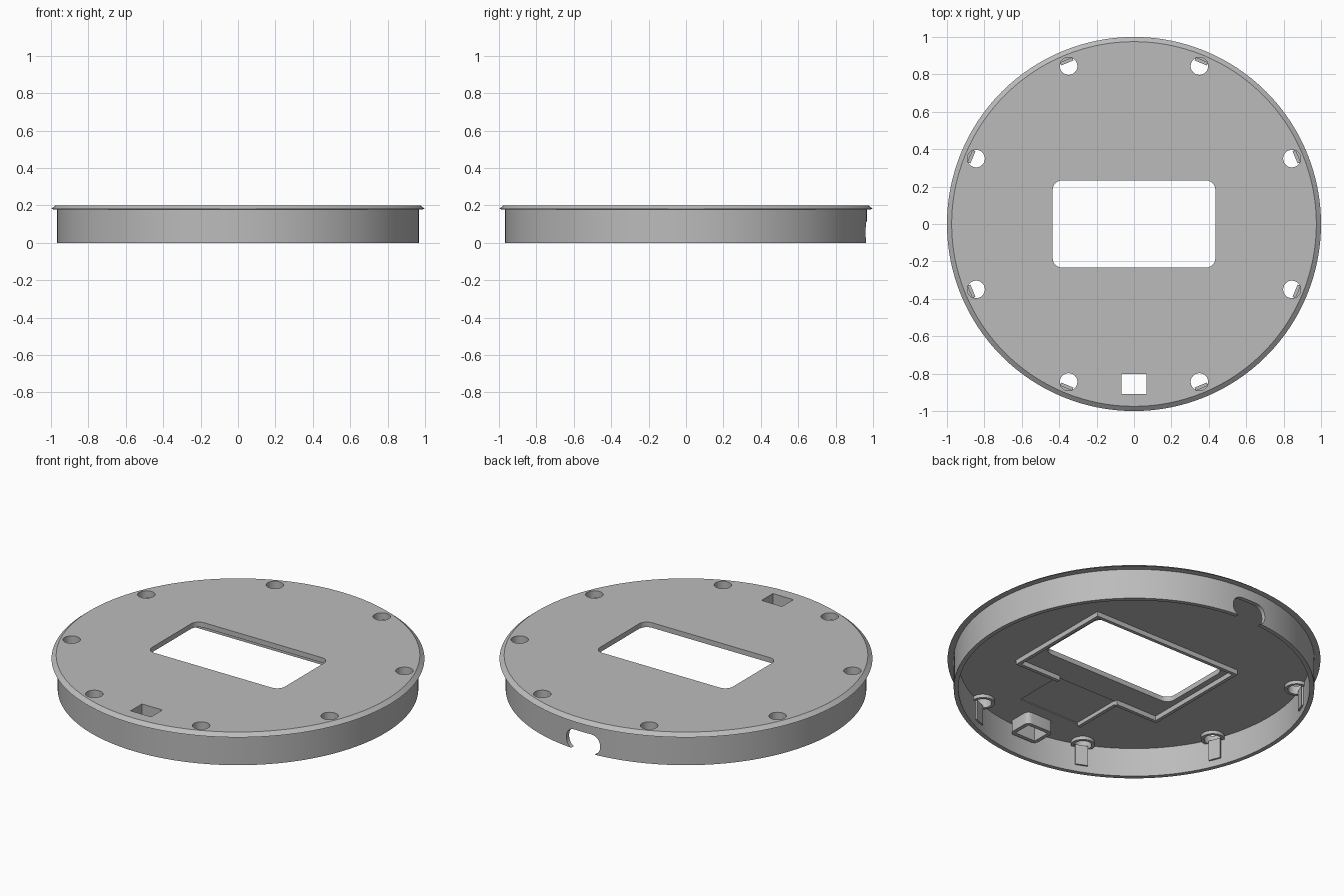
import bpy, bmesh, math
from mathutils import Matrix, Vector

if "Cube" in bpy.data.objects:
    bpy.data.objects.remove(bpy.data.objects["Cube"], do_unlink=True)

grey = bpy.data.materials.new("plain grey")
grey.use_nodes = True
GREY = (0.5, 0.5, 0.5, 1)
grey.diffuse_color = GREY
grey.node_tree.nodes["Principled BSDF"].inputs["Base Color"].default_value = GREY

PLATE = 0.17   # underside of the top plate
TOP = 0.2


def finish(name, bm):
    bmesh.ops.recalc_face_normals(bm, faces=bm.faces)
    mesh = bpy.data.meshes.new(name)
    bm.to_mesh(mesh)
    bm.free()
    mesh.materials.append(grey)
    obj = bpy.data.objects.new(name, mesh)
    bpy.context.collection.objects.link(obj)
    return obj


def lathe(name, profile, centre=(0, 0), steps=128):
    """Revolve a closed (radius, z) profile; a radius of 0 closes on the axis."""
    bm = bmesh.new()
    verts = [bm.verts.new((r, 0, z)) for r, z in profile]
    edges = [bm.edges.new((verts[i], verts[(i + 1) % len(verts)]))
             for i in range(len(verts))]
    bmesh.ops.spin(bm, geom=verts + edges, cent=(0, 0, 0), axis=(0, 0, 1),
                   angle=math.tau, steps=steps, use_merge=False)
    bmesh.ops.remove_doubles(bm, verts=bm.verts, dist=1e-5)
    bmesh.ops.dissolve_degenerate(bm, dist=1e-6, edges=bm.edges)
    bmesh.ops.translate(bm, verts=bm.verts, vec=(*centre, 0))
    return finish(name, bm)


def rounded(w, h, r, n=6):
    """Outline of a rounded rectangle with half sizes w and h."""
    pts = []
    for k, (sx, sy) in enumerate([(1, 1), (-1, 1), (-1, -1), (1, -1)]):
        for i in range(n + 1):
            a = (k + i / n) * math.pi / 2
            pts.append((sx * (w - r) + r * math.cos(a), sy * (h - r) + r * math.sin(a)))
    return pts


def prism(name, outline, z0, z1, matrix=Matrix()):
    bm = bmesh.new()
    face = bm.faces.new([bm.verts.new((x, y, z0)) for x, y in outline])
    ext = bmesh.ops.extrude_face_region(bm, geom=[face])
    verts = [v for v in ext["geom"] if isinstance(v, bmesh.types.BMVert)]
    bmesh.ops.translate(bm, verts=verts, vec=(0, 0, z1 - z0))
    bmesh.ops.transform(bm, matrix=matrix, verts=bm.verts)
    return finish(name, bm)


def box(name, x0, x1, y0, y1, z0, z1, matrix=Matrix()):
    return prism(name, [(x0, y0), (x1, y0), (x1, y1), (x0, y1)], z0, z1, matrix)


def cut(obj, cutter):
    cutter.hide_render = True
    mod = obj.modifiers.new("cut", "BOOLEAN")
    mod.operation = "DIFFERENCE"
    mod.solver = "EXACT"
    mod.object = cutter
    bpy.context.view_layer.objects.active = obj
    bpy.ops.object.modifier_apply(modifier=mod.name)
    bpy.data.objects.remove(cutter, do_unlink=True)


# Cover: top plate, chamfered flange and round skirt
cover = lathe("cover", [(0, TOP), (0.975, TOP), (1, 0.18), (0.967, 0.178),
                        (0.967, 0), (0.942, 0), (0.942, PLATE), (0, PLATE)])

# Screen window and small rear groove for the cable
cut(cover, prism("window_cutter", rounded(0.435, 0.233, 0.05), 0.1, 0.3))
cut(cover, box("groove_cutter", -0.2, 0.2, -0.71, -0.4, 0.1, PLATE + 0.005))

# Square button hole
cut(cover, box("button_cutter", -0.067, 0.067, -0.908, -0.802, 0.1, 0.3))

# Rounded cable notch in the back of the skirt
stand = Matrix.Translation((0, 0, 0.055)) @ Matrix.Rotation(math.pi / 2, 4, "X")
cut(cover, prism("notch_cutter", rounded(0.11, 0.06, 0.055), -1.1, -0.85, stand))

# Eight screw holes, each with a collar and a clip rib on the skirt
for i in range(8):
    angle = math.radians(22.5 + 45 * i)
    spot = (0.914 * math.cos(angle), 0.914 * math.sin(angle))
    cut(cover, lathe("hole_cutter", [(0, 0.15), (0.047, 0.15), (0.047, 0.3), (0, 0.3)],
                     spot, 32))
    collar = lathe("screw_collar", [(0.047, 0.15), (0.064, 0.15), (0.064, PLATE + 0.002),
                                    (0.047, PLATE + 0.002)], spot, 32)
    # keep the collar inside the skirt
    bm = bmesh.new()
    bm.from_mesh(collar.data)
    outward = Vector((math.cos(angle), math.sin(angle), 0))
    bmesh.ops.bisect_plane(bm, geom=bm.verts[:] + bm.edges[:] + bm.faces[:],
                           plane_co=outward * 0.945, plane_no=outward, clear_outer=True)
    bm.to_mesh(collar.data)
    bm.free()
    box("clip_rib", 0.932, 0.95, -0.035, 0.035, 0.04, PLATE - 0.01,
        Matrix.Rotation(angle, 4, "Z"))

# Button sleeve under the plate
sleeve = prism("button_sleeve", rounded(0.09, 0.076, 0.03), 0.1, PLATE + 0.002,
               Matrix.Translation((0, -0.855, 0)))
cut(sleeve, box("sleeve_cutter", -0.067, 0.067, -0.908, -0.802, 0, 0.3))

# Frame ribs that hold the screen, open at the cable groove
LOW, T = 0.142, 0.02
box("frame_back", -0.49, 0.49, 0.28 - T, 0.28, LOW, PLATE + 0.001)
for side in (-1, 1):
    xs = sorted((side * 0.49, side * (0.49 - T)))
    box("frame_side", *xs, -0.4, 0.28, LOW, PLATE + 0.001)
    xs = sorted((side * 0.49, side * 0.2))
    box("frame_front", *xs, -0.4, -0.4 + T, LOW, PLATE + 0.001)
box("cable_guide", -0.2 - T, -0.2, -0.71, -0.4, LOW + 0.01, PLATE + 0.001)

# Smooth round walls, crisp edges
for obj in list(bpy.context.scene.objects):
    if obj.type == "MESH" and obj.data.materials and obj.data.materials[0] == grey:
        bpy.ops.object.select_all(action="DESELECT")
        obj.select_set(True)
        bpy.context.view_layer.objects.active = obj
        bpy.ops.object.shade_smooth_by_angle(angle=math.radians(30))
